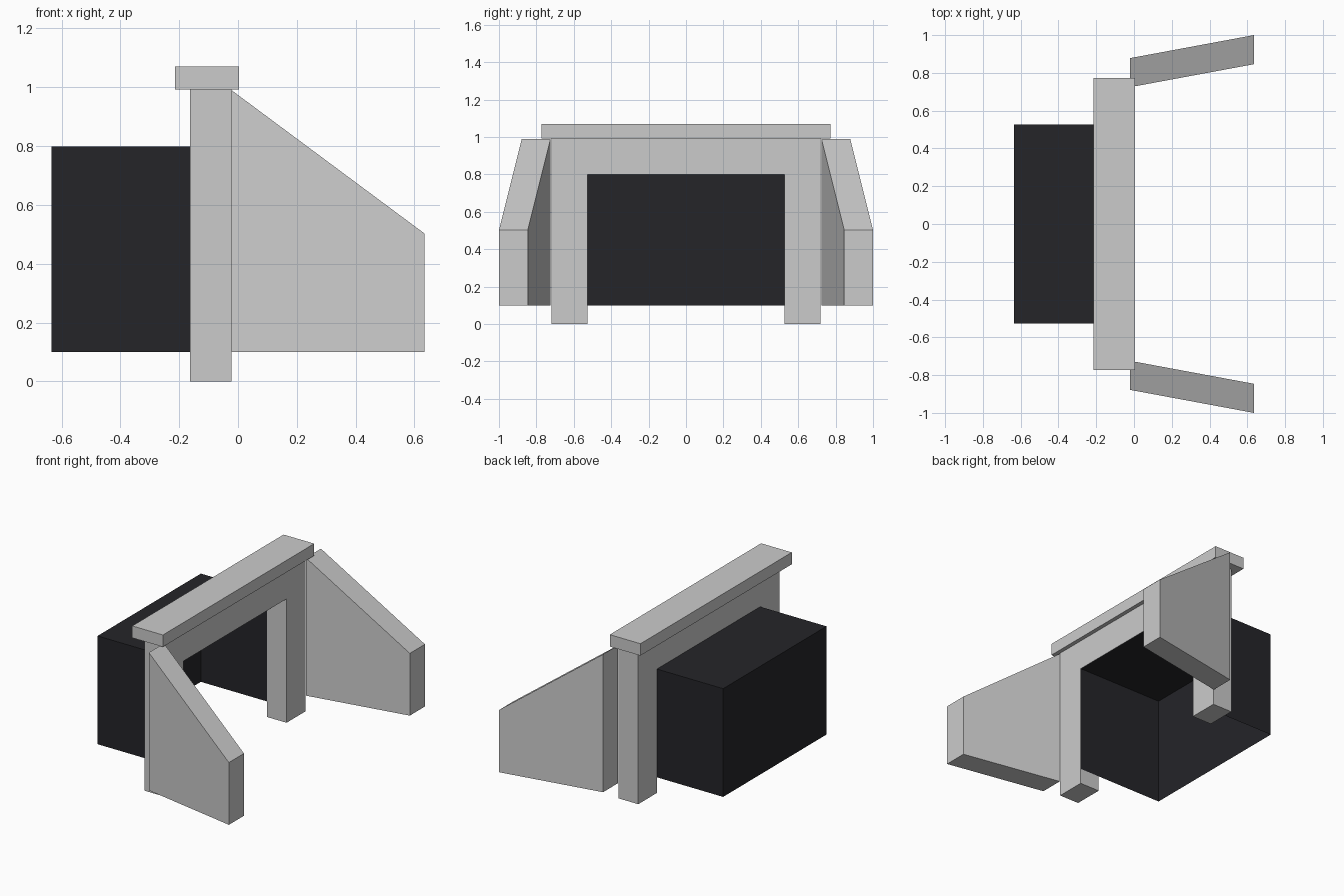
import bpy

if "Cube" in bpy.data.objects:
    bpy.data.objects.remove(bpy.data.objects["Cube"])

WALL_BACK, WALL_FRONT = -0.163, -0.022
WALL_TOP = 0.993


def make_object(name, verts, faces):
    mesh = bpy.data.meshes.new(name)
    mesh.from_pydata(verts, [], faces)
    mesh.update()
    obj = bpy.data.objects.new(name, mesh)
    bpy.context.collection.objects.link(obj)
    return obj


def prism(name, start, end):
    """Closed solid between two matching outlines."""
    n = len(start)
    faces = [tuple(range(n))[::-1], tuple(range(n, 2 * n))]
    faces += [(i, (i + 1) % n, n + (i + 1) % n, n + i) for i in range(n)]
    return make_object(name, start + end, faces)


def rect(x, y0, y1, z0, z1):
    return [(x, y0, z0), (x, y1, z0), (x, y1, z1), (x, y0, z1)]


# Headwall: an arch-shaped profile with a rectangular opening
outline = [(-0.72, 0), (-0.527, 0), (-0.527, 0.8), (0.527, 0.8),
           (0.527, 0), (0.72, 0), (0.72, WALL_TOP), (-0.72, WALL_TOP)]
prism("headwall", [(WALL_BACK, y, z) for y, z in outline],
      [(WALL_FRONT, y, z) for y, z in outline])

# Coping slab on top of the headwall
prism("coping", rect(-0.215, -0.772, 0.772, WALL_TOP, 1.07),
      rect(0.004, -0.772, 0.772, WALL_TOP, 1.07))

# Splayed wing walls that slope down away from the headwall
for side, name in ((-1, "wing_wall_right"), (1, "wing_wall_left")):
    near = rect(WALL_FRONT, side * 0.724, side * 0.878, 0.1, WALL_TOP - 0.003)
    far = rect(0.635, side * 0.846, side * 1.0, 0.1, 0.502)
    if side < 0:
        near.reverse()
        far.reverse()
    prism(name, near, far)

# Dark culvert shell: back, sides and roof only, open at the mouth and floor
# (nudged slightly so it never lies in the plane of the opening)
back = rect(-0.635, -0.526, 0.528, 0.1, 0.799)
mouth = rect(WALL_FRONT - 0.001, -0.526, 0.528, 0.1, 0.799)
culvert = make_object("culvert_shell", back + mouth,
                      [(3, 2, 1, 0), (1, 2, 6, 5), (2, 3, 7, 6), (3, 0, 4, 7)])
dark = bpy.data.materials.new("dark_interior")
dark.diffuse_color = (0.018, 0.018, 0.022, 1)
dark.use_nodes = True
dark.node_tree.nodes["Principled BSDF"].inputs["Base Color"].default_value = dark.diffuse_color
culvert.data.materials.append(dark)
